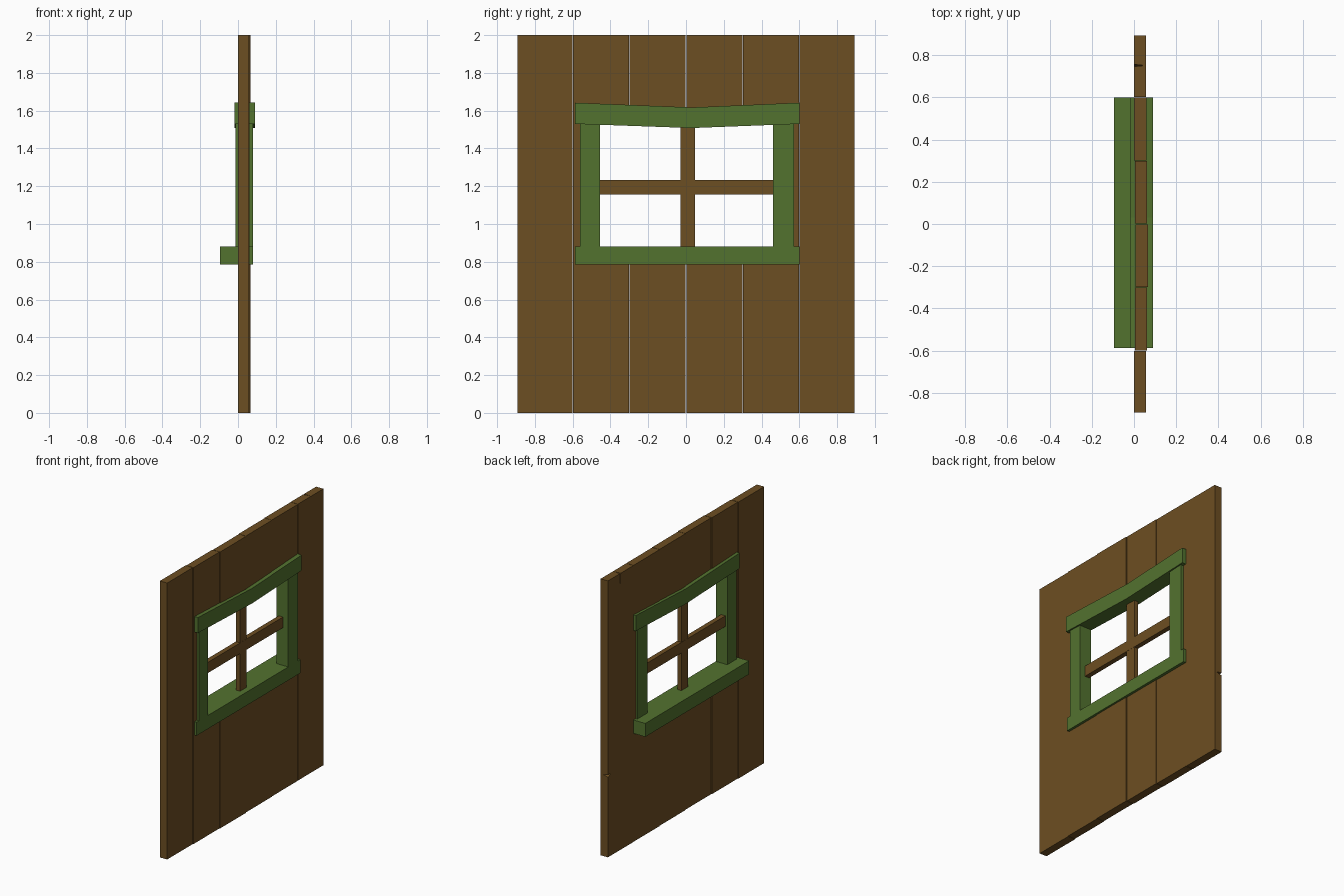
import bpy, bmesh

if "Cube" in bpy.data.objects:
    bpy.data.objects.remove(bpy.data.objects["Cube"])


def material(name, color):
    m = bpy.data.materials.new(name)
    m.diffuse_color = (*color, 1)
    m.use_nodes = True
    m.node_tree.nodes["Principled BSDF"].inputs["Base Color"].default_value = m.diffuse_color
    return m


WOOD = material("brown wood", (0.152, 0.077, 0.016))
GREEN = material("green paint", (0.086, 0.170, 0.028))


def finish(name, bm, mat):
    bmesh.ops.recalc_face_normals(bm, faces=bm.faces)
    me = bpy.data.meshes.new(name)
    bm.to_mesh(me)
    bm.free()
    me.materials.append(mat)
    ob = bpy.data.objects.new(name, me)
    bpy.context.collection.objects.link(ob)
    return ob


def slab(name, outline, x0, x1, mat):
    """Extrude a (y, z) outline from x0 to x1."""
    bm = bmesh.new()
    face = bm.faces.new([bm.verts.new((x0, y, z)) for y, z in outline])
    new = bmesh.ops.extrude_face_region(bm, geom=[face])["geom"]
    verts = [v for v in new if isinstance(v, bmesh.types.BMVert)]
    bmesh.ops.translate(bm, verts=verts, vec=(x1 - x0, 0, 0))
    return finish(name, bm, mat)


def rect(y0, y1, z0, z1):
    return [(y0, z0), (y1, z0), (y1, z1), (y0, z1)]


def cut(target, name, points):
    """Cut a small convex nick out of a plank."""
    bm = bmesh.new()
    for p in points:
        bm.verts.new(p)
    bmesh.ops.convex_hull(bm, input=bm.verts)
    cutter = finish(name, bm, WOOD)
    cutter.hide_render = True
    cutter.hide_viewport = True
    mod = target.modifiers.new(name, "BOOLEAN")
    mod.operation = "DIFFERENCE"
    mod.solver = "EXACT"
    mod.object = cutter


G = 0.0015          # half gap between planks
LOW, HIGH, SIDE = 0.83, 1.57, 0.51   # wall opening, hidden behind the frame

# outer planks
slab("plank_outer_left", rect(-0.893, -0.6 - G, 0, 2), 0.0, 0.058, WOOD)
outer = slab("plank_outer_right", rect(0.6 + G, 0.893, 0, 2), 0.0, 0.058, WOOD)
cut(outer, "top_crack_cutter", [(-0.01, 0.744, 2.01), (-0.01, 0.758, 2.01),
                                (0.058, 0.751, 2.01), (-0.01, 0.751, 1.90)])
cut(outer, "edge_nick_cutter", [(-0.01, 0.90, 0.605), (-0.01, 0.90, 0.575),
                                (0.05, 0.90, 0.59), (-0.01, 0.85, 0.59)])

# notched planks beside the opening
for s, name, x in ((-1, "left", 0.004), (1, "right", 0.001)):
    a, b, c = 0.3 + G, 0.6 - G, SIDE
    pts = [(a, 0), (b, 0), (b, 2), (a, 2), (a, HIGH), (c, HIGH), (c, LOW), (a, LOW)]
    slab("plank_notched_" + name, [(s * y, z) for y, z in pts], x, x + 0.058, WOOD)

# short planks below and above the opening
for y0, x, name in ((-0.3, 0.008, "left"), (0.0, 0.004, "right")):
    slab("plank_lower_" + name, rect(y0 + G, y0 + 0.3 - G, 0, LOW), x, x + 0.058, WOOD)
    slab("plank_upper_" + name, rect(y0 + G, y0 + 0.3 - G, HIGH, 2), x, x + 0.058, WOOD)

# window frame
slab("frame_side_left", rect(-0.56, -0.455, 0.87, 1.53), -0.012, 0.08, GREEN)
slab("frame_side_right", rect(0.46, 0.573, 0.87, 1.53), -0.012, 0.08, GREEN)
slab("window_sill", rect(-0.587, 0.6, 0.785, 0.882), -0.094, 0.08, GREEN)
slab("window_lintel", [(-0.587, 1.53), (0.03, 1.508), (0.6, 1.53),
                       (0.6, 1.642), (0.03, 1.617), (-0.587, 1.642)], -0.018, 0.09, GREEN)

# crossed window bars
slab("bar_vertical", rect(-0.03, 0.047, 0.87, 1.53), 0.004, 0.037, WOOD)
slab("bar_horizontal", rect(-0.47, 0.475, 1.155, 1.232), 0.003, 0.038, WOOD)
